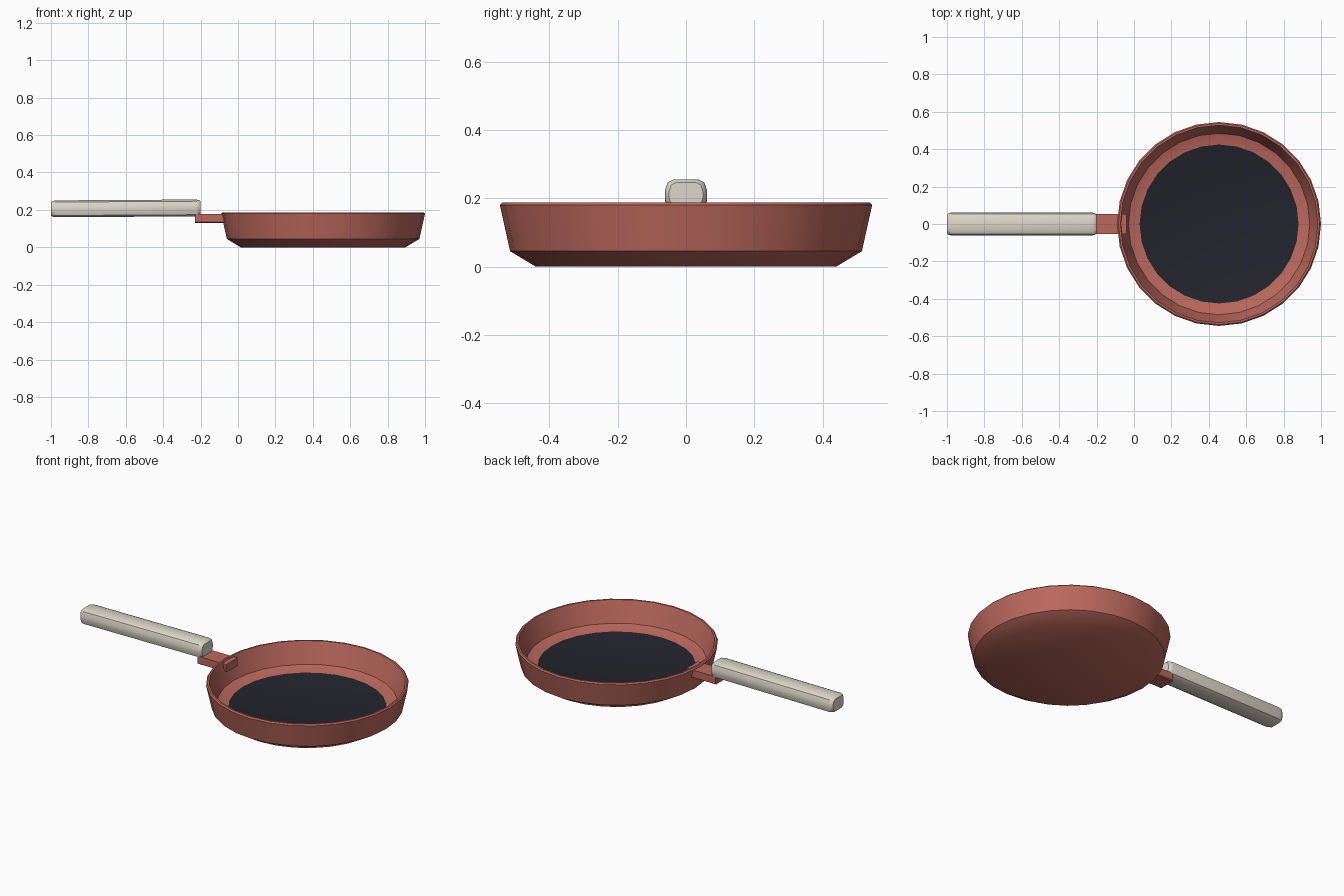
import bpy, bmesh, math

cube = bpy.data.objects.get("Cube")
if cube:
    bpy.data.objects.remove(cube, do_unlink=True)

SIDES = 28
PAN_X = 0.455


def material(name, rgb):
    mat = bpy.data.materials.new(name)
    mat.use_nodes = True
    colour = (*rgb, 1)
    mat.diffuse_color = colour
    for node in mat.node_tree.nodes:
        if node.type == 'BSDF_PRINCIPLED':
            node.inputs["Base Color"].default_value = colour
            node.inputs["Roughness"].default_value = 0.8
    return mat


def finish(name, bm, mats, angle):
    mesh = bpy.data.meshes.new(name)
    bm.to_mesh(mesh)
    bm.free()
    obj = bpy.data.objects.new(name, mesh)
    bpy.context.collection.objects.link(obj)
    for mat in mats:
        mesh.materials.append(mat)
    bpy.ops.object.select_all(action='DESELECT')
    obj.select_set(True)
    bpy.context.view_layer.objects.active = obj
    bpy.ops.object.shade_smooth_by_angle(angle=math.radians(angle))
    return obj


def loft(bm, rings):
    """Skin a list of point rings and cap both ends."""
    loops = [[bm.verts.new(p) for p in ring] for ring in rings]
    for a, b in zip(loops, loops[1:]):
        for i in range(len(a)):
            j = (i + 1) % len(a)
            bm.faces.new((a[i], a[j], b[j], b[i]))
    bm.faces.new(loops[0])
    bm.faces.new(loops[-1])
    bmesh.ops.recalc_face_normals(bm, faces=bm.faces[:])


terracotta = material("terracotta", (0.50, 0.14, 0.11))
coating = material("dark_coating", (0.017, 0.017, 0.026))
cream = material("cream", (0.73, 0.68, 0.59))

# Pan: one turned profile from the base, over the rim, to the coated floor
profile = [(0.44, 0), (0.515, 0.045), (0.545, 0.18), (0.538, 0.187),
           (0.528, 0.187), (0.485, 0.066), (0.425, 0.045)]
bm = bmesh.new()
loft(bm, [[(PAN_X + r * math.cos(math.tau * i / SIDES),
            r * math.sin(math.tau * i / SIDES), z) for i in range(SIDES)]
          for r, z in profile])
for face in bm.faces:
    if len(face.verts) == SIDES and face.calc_center_median().z > 0.01:
        face.material_index = 1
finish("pan", bm, [terracotta, coating], 33)

# Bracket joining pan and handle, with its upper face turned inward
bm = bmesh.new()
bracket = [(-0.053, 0.135), (-0.046, 0.13), (0.046, 0.13), (0.053, 0.135),
           (0.053, 0.178), (-0.053, 0.178)]
loft(bm, [[(x, y, z) for y, z in bracket] for x in (-0.23, -0.04)])
bmesh.ops.reverse_faces(bm, faces=[f for f in bm.faces if f.normal.z > 0.9])
finish("bracket", bm, [terracotta], 30)

# Handle: rounded bar with narrowed ends
half = [(0.036, 0.045), (0.054, 0.036), (0.062, 0.012),
        (0.062, -0.012), (0.054, -0.036), (0.036, -0.045)]
section = half + [(-y, z) for y, z in reversed(half)]
stations = [(-1.0, 0.8), (-0.993, 0.92), (-0.975, 1),
            (-0.225, 1), (-0.207, 0.92), (-0.2, 0.8)]
bm = bmesh.new()
loft(bm, [[(x, y * s, 0.208 + 0.006 * (x + 0.6) + z * s) for y, z in section]
          for x, s in stations])
finish("handle", bm, [cream], 40)
